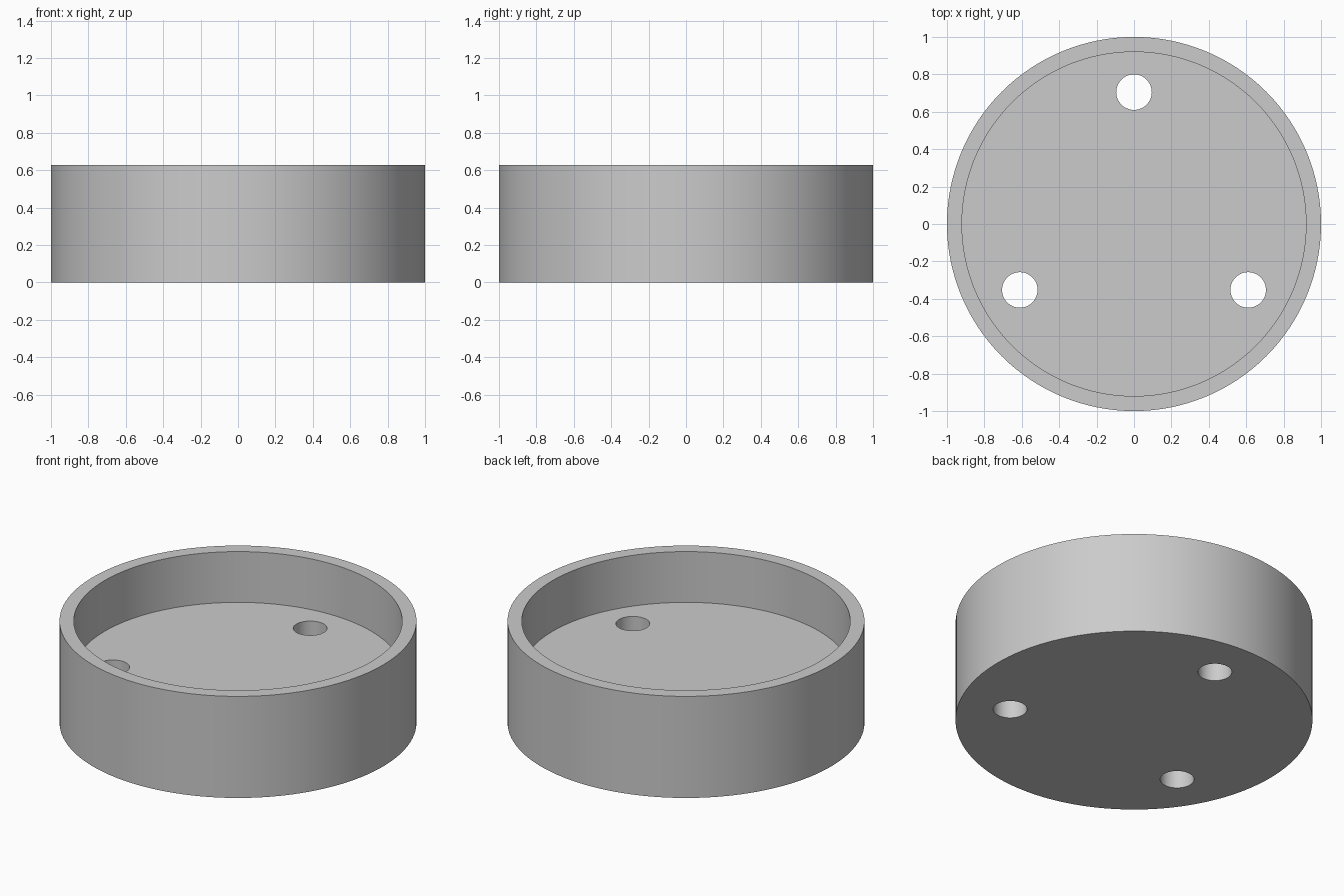
import bpy
from math import cos, sin, pi, radians

cube = bpy.data.objects.get("Cube")
if cube:
    bpy.data.objects.remove(cube, do_unlink=True)

HEIGHT = 0.628
FLOOR = 0.314
OUTER_RADIUS = 1.0
INNER_RADIUS = 0.92
HOLE_RADIUS = 0.095
HOLE_CIRCLE = 0.705


def cylinder(name, radius, bottom, top, x=0, y=0, sides=128):
    bpy.ops.mesh.primitive_cylinder_add(
        vertices=sides, radius=radius, depth=top - bottom,
        location=(x, y, (bottom + top) / 2))
    obj = bpy.context.object
    obj.name = name
    return obj


def cut(target, cutter):
    cutter.hide_render = True
    mod = target.modifiers.new(cutter.name, 'BOOLEAN')
    mod.operation = 'DIFFERENCE'
    mod.solver = 'EXACT'
    mod.object = cutter
    bpy.ops.object.select_all(action='DESELECT')
    target.select_set(True)
    bpy.context.view_layer.objects.active = target
    bpy.ops.object.modifier_apply(modifier=mod.name)
    bpy.data.objects.remove(cutter, do_unlink=True)


# Round cup body with a deep recess
body = cylinder("round_cup", OUTER_RADIUS, 0, HEIGHT)
cut(body, cylinder("recess_cutter", INNER_RADIUS, FLOOR, HEIGHT + 0.2))

# Three evenly spaced holes through the thick floor
for i in range(3):
    angle = pi / 2 + i * 2 * pi / 3
    cut(body, cylinder("hole_cutter", HOLE_RADIUS, -0.1, FLOOR + 0.1,
                       HOLE_CIRCLE * cos(angle), HOLE_CIRCLE * sin(angle), 48))

# Plain grey material
grey = bpy.data.materials.new("light_grey")
grey.use_nodes = True
colour = (0.6, 0.6, 0.6, 1)
grey.diffuse_color = colour
grey.node_tree.nodes["Principled BSDF"].inputs["Base Color"].default_value = colour
body.data.materials.clear()
body.data.materials.append(grey)

# Smooth walls with crisp rims
bpy.ops.object.select_all(action='DESELECT')
body.select_set(True)
bpy.context.view_layer.objects.active = body
bpy.ops.object.shade_smooth_by_angle(angle=radians(30))
